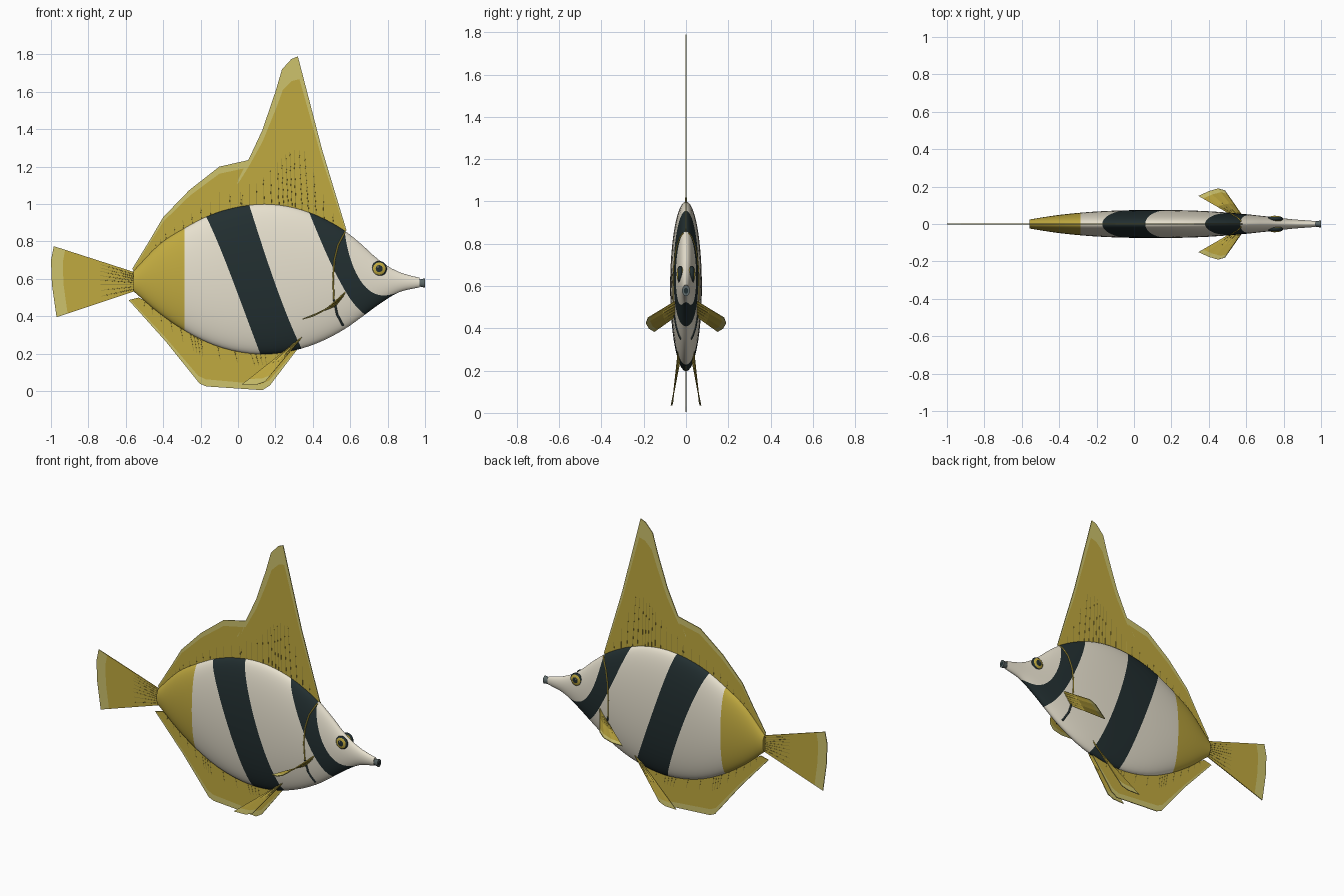
import bpy, bmesh, math
from mathutils import Vector

cube = bpy.data.objects.get("Cube")
if cube:
    bpy.data.objects.remove(cube, do_unlink=True)


def material(name, *rgb):
    m = bpy.data.materials.new(name)
    m.use_nodes = True
    m.diffuse_color = (*rgb, 1)
    m.node_tree.nodes["Principled BSDF"].inputs["Base Color"].default_value = (*rgb, 1)
    return m


cream = material("cream", .80, .75, .62)
dark = material("dark_teal", .016, .028, .03)
yellow = material("yellow", .53, .40, .05)
pale = material("pale_yellow", .61, .54, .15)
olive = material("olive_ray", .34, .27, .045)
grey = material("lip_grey", .11, .14, .14)


def make_object(name, bm, mats, smooth=True):
    bmesh.ops.recalc_face_normals(bm, faces=bm.faces)
    mesh = bpy.data.meshes.new(name)
    bm.to_mesh(mesh)
    bm.free()
    obj = bpy.data.objects.new(name, mesh)
    bpy.context.collection.objects.link(obj)
    for m in mats:
        mesh.materials.append(m)
    if smooth:
        bpy.ops.object.select_all(action='DESELECT')
        obj.select_set(True)
        bpy.context.view_layer.objects.active = obj
        bpy.ops.object.shade_smooth_by_angle(angle=math.radians(40))
    return obj


# Body profile: x, top, bottom, half width
PROFILE = [Vector(p) for p in (
    (-.56, .64, .535, .024), (-.42, .785, .415, .046), (-.28, .875, .32, .061),
    (-.14, .945, .25, .070), (0, .985, .21, .074), (.14, 1.0, .197, .075),
    (.28, .985, .213, .073), (.42, .94, .255, .067), (.56, .865, .325, .056),
    (.66, .785, .395, .046), (.76, .695, .468, .035), (.86, .637, .528, .024),
    (.97, .606, .555, .016))]


def section(x):
    """Smoothly interpolated middle height, half height and half width."""
    i = 0
    while i < len(PROFILE) - 2 and x > PROFILE[i + 1][0]:
        i += 1
    a, b = PROFILE[i], PROFILE[i + 1]
    before, after = PROFILE[max(i - 1, 0)], PROFILE[min(i + 2, len(PROFILE) - 1)]
    h = b[0] - a[0]
    u = (x - a[0]) / h
    ma = (b - before) * (h / (b[0] - before[0]))
    mb = (after - a) * (h / (after[0] - a[0]))
    p = (a * (1 + 2 * u) * (1 - u) ** 2 + ma * u * (1 - u) ** 2
         + b * u * u * (3 - 2 * u) - mb * u * u * (1 - u))
    return (p[1] + p[2]) / 2, (p[1] - p[2]) / 2, p[3]


def skin_y(x, z):
    mid, half, width = section(x)
    t = max(-1, min(1, (z - mid) / half))
    return width * math.sqrt(1 - t * t)


# Body: columns follow the stripe edges, given as x at the back, middle and belly
EDGES = [(-.56, -.56, -.56), (-.285, -.285, -.285), (-.17, -.03, .12), (.06, .19, .34),
         (.38, .54, .68), (.57, .655, .85), (.97, .97, .97)]
BANDS = [yellow, cream, dark, cream, dark, cream]
RING, STEPS = 64, 8


def edge_x(edge, t):
    top, mid, low = edge
    return mid + t * (top - low) / 2 + t * t * ((top + low) / 2 - mid)


def build_body():
    bm = bmesh.new()
    columns = []
    for c in range(len(BANDS) * STEPS + 1):
        k = min(c // STEPS, len(BANDS) - 1)
        u = c / STEPS - k
        ring = []
        for j in range(RING):
            angle = math.tau * j / RING
            t = math.sin(angle)
            x = edge_x(EDGES[k], t) * (1 - u) + edge_x(EDGES[k + 1], t) * u
            mid, half, width = section(x)
            ring.append(bm.verts.new((x, width * math.cos(angle), mid + half * t)))
        columns.append(ring)
    for c in range(len(columns) - 1):
        a, b = columns[c], columns[c + 1]
        for j in range(RING):
            n = (j + 1) % RING
            bm.faces.new((a[j], a[n], b[n], b[j])).material_index = c // STEPS
    bm.faces.new(columns[0])
    bm.faces.new(columns[-1]).material_index = len(BANDS) - 1
    make_object("body", bm, BANDS)


build_body()


# Fins: a sheet lofted from root line to outer edge, with a pale rim and fine rays
def as_points(line):
    return [Vector(p) if len(p) == 3 else Vector((p[0], 0, p[1])) for p in line]


def subdivide(points, n):
    out = [a.lerp(b, i / n) for a, b in zip(points, points[1:]) for i in range(n)]
    return out + [points[-1]]


def build_fin(name, root, edge, cuts=3, rim=.86, side=1):
    lines = []
    for line in (root, edge):
        pts = [Vector((p.x, p.y * side, p.z)) for p in as_points(line)]
        lines.append(subdivide(pts, cuts))
    bm = bmesh.new()
    rows = [[bm.verts.new(a.lerp(b, f)) for a, b in zip(*lines)]
            for f in (0, rim / 2, rim, 1)]
    for r, (low, high) in enumerate(zip(rows, rows[1:])):
        for i in range(len(low) - 1):
            f = bm.faces.new((low[i], low[i + 1], high[i + 1], high[i]))
            f.material_index = int(r == 2)
    fin = make_object(name, bm, [yellow, pale], smooth=False)
    solid = fin.modifiers.new("thickness", 'SOLIDIFY')
    solid.thickness, solid.offset = .005, 0

    # Tapered rays, thickest at the root
    bm = bmesh.new()
    for a, b in list(zip(*lines))[1:-1]:
        tip = a.lerp(b, rim)
        axis = tip - a
        spin = axis.to_track_quat('Z', 'Y').to_matrix().to_4x4()
        spin.translation = (a + tip) / 2
        bmesh.ops.create_cone(bm, segments=6, radius1=.0042, radius2=.0015,
                              depth=axis.length, matrix=spin)
    make_object(name + "_rays", bm, [olive])


build_fin("tall_dorsal_fin",
          [(-.02, .95), (.06, .96), (.14, .96), (.22, .95), (.27, .94), (.31, .94),
           (.38, .92), (.46, .88), (.55, .84)],
          [(.0, 1.13), (.06, 1.245), (.13, 1.395), (.20, 1.60), (.235, 1.72), (.285, 1.775),
           (.32, 1.79), (.45, 1.29), (.58, .86)], cuts=2)
build_fin("rear_dorsal_fin",
          [(-.54, .60), (-.46, .72), (-.38, .78), (-.24, .86), (-.10, .93), (.08, .96)],
          [(-.565, .655), (-.47, .81), (-.40, .93), (-.26, 1.075), (-.10, 1.20), (.055, 1.235)])
build_fin("anal_fin",
          [(-.53, .50), (-.42, .44), (-.26, .34), (-.20, .30), (.06, .23), (.14, .22), (.33, .25)],
          [(-.585, .487), (-.39, .27), (-.205, .04), (-.17, .025), (.13, .005), (.17, .03),
           (.33, .24)])
build_fin("tail_fin",
          [(-.55, .635), (-.55, .60), (-.55, .57), (-.55, .535)],
          [(-.985, .775), (-1, .70), (-.995, .57), (-.97, .395)])

for side, label in ((-1, "front"), (1, "back")):
    build_fin("pectoral_fin_" + label,
              [(.52, .05, .455), (.54, .05, .48), (.56, .05, .505), (.575, .05, .53)],
              [(.345, .15, .385), (.40, .175, .40), (.45, .19, .425), (.485, .18, .45)],
              cuts=2, side=side)
    build_fin("pelvic_fin_" + label,
              [(.28, .03, .24), (.32, .033, .27), (.36, .035, .31)],
              [(.02, .07, .035), (.10, .067, .035), (.145, .063, .05)],
              cuts=2, side=side)

    # Eye: flattened dome with concentric colour rings
    ex, ez = .755, .655
    bm = bmesh.new()
    bmesh.ops.create_uvsphere(bm, u_segments=32, v_segments=20, radius=.041)
    for f in bm.faces:
        c = f.calc_center_median()
        r = math.hypot(c.x, c.y)
        f.material_index = int(.019 < r < .033)
    ey = side * skin_y(ex, ez)
    for v in bm.verts:
        v.co = (ex + v.co.x, ey + v.co.z * .4, ez + v.co.y)
    make_object("eye_" + label, bm, [dark, yellow])

    # Eye glint
    bm = bmesh.new()
    bmesh.ops.create_uvsphere(bm, u_segments=12, v_segments=8, radius=.005)
    for v in bm.verts:
        v.co += Vector((ex - .006, ey + side * .014, ez + .008))
    make_object("eye_glint_" + label, bm, [cream])

    # Gill line: yellow above, dark below
    gill = [(.572, .85), (.535, .78), (.515, .70), (.508, .60), (.513, .49),
            (.53, .41), (.562, .35)]
    for part, pts, mat, size in (("upper", gill[:5], yellow, .004),
                                 ("lower", gill[4:], dark, .006)):
        curve = bpy.data.curves.new("gill_line", 'CURVE')
        curve.dimensions = '3D'
        curve.bevel_depth = size
        curve.bevel_resolution = 2
        curve.use_fill_caps = True
        fine = subdivide(as_points(pts), 4)
        spline = curve.splines.new('POLY')
        spline.points.add(len(fine) - 1)
        for sp, p in zip(spline.points, fine):
            sp.co = (p.x, side * skin_y(p.x, p.z), p.z, 1)
        curve.materials.append(mat)
        obj = bpy.data.objects.new("gill_line_" + part + "_" + label, curve)
        bpy.context.collection.objects.link(obj)

# Mouth: small flared lip with a dark opening
for name, r1, r2, depth, x, mat in (("lips", .018, .025, .035, .982, grey),
                                    ("mouth_opening", .014, .014, .004, .998, dark)):
    bm = bmesh.new()
    bmesh.ops.create_cone(bm, cap_ends=True, segments=24, radius1=r1, radius2=r2, depth=depth)
    for v in bm.verts:
        v.co = (x + v.co.z, v.co.x * .75, .578 + v.co.y)
    make_object(name, bm, [mat])
